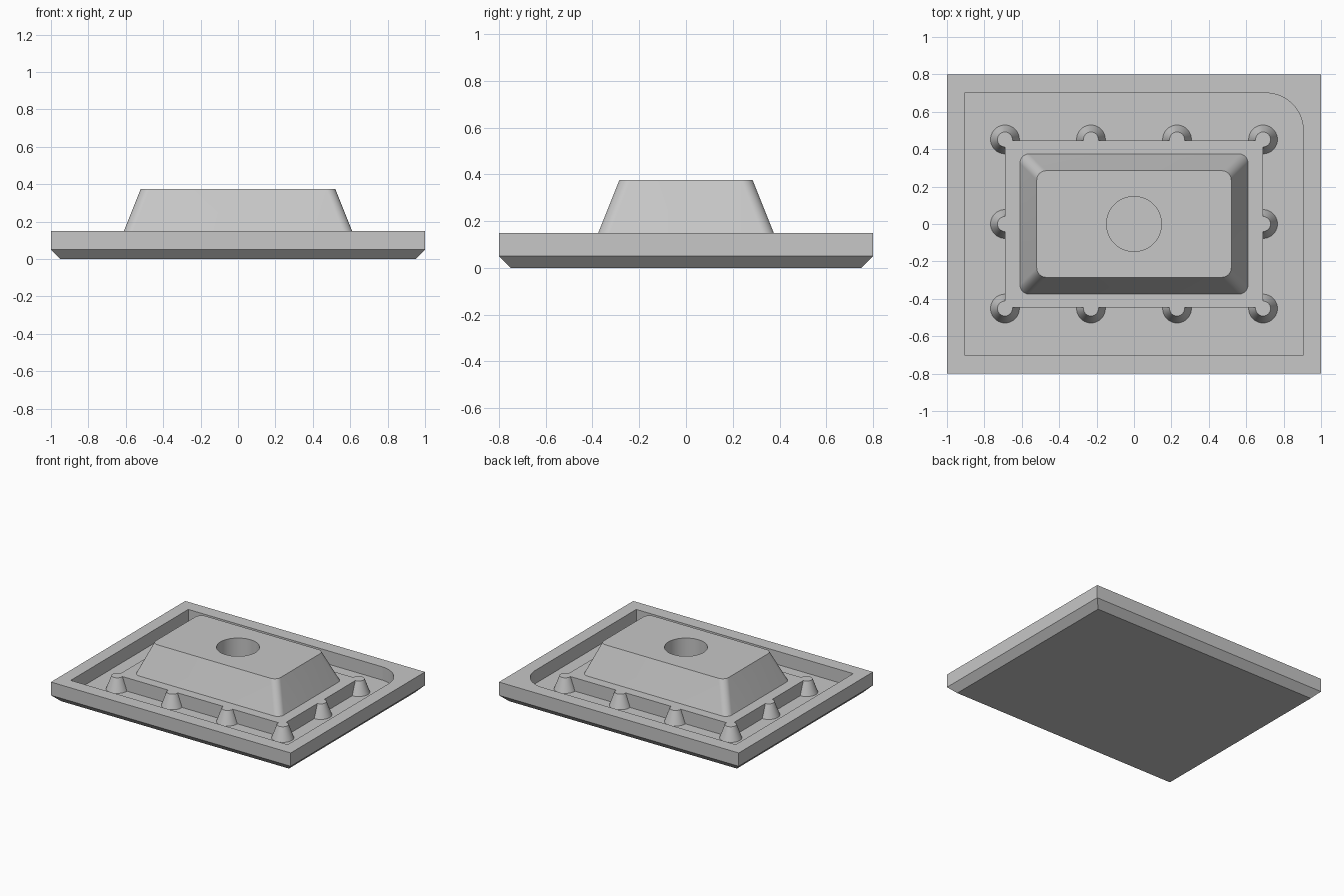
import bpy, bmesh
from math import cos, sin, pi, radians

if "Cube" in bpy.data.objects:
    bpy.data.objects.remove(bpy.data.objects["Cube"], do_unlink=True)

grey = bpy.data.materials.new("plain grey")
grey.use_nodes = True
grey.diffuse_color = (0.57, 0.57, 0.57, 1)
grey.node_tree.nodes["Principled BSDF"].inputs["Base Color"].default_value = grey.diffuse_color


def rectangle(hx, hy, radii=(0, 0, 0, 0), steps=10):
    """Counter-clockwise outline; radii start at the +x +y corner."""
    points = []
    for i, ((sx, sy), r) in enumerate(zip([(1, 1), (-1, 1), (-1, -1), (1, -1)], radii)):
        cx, cy = sx * (hx - r), sy * (hy - r)
        for k in range(steps + 1 if r else 1):
            a = (i + k / steps) * pi / 2
            points.append((cx + r * cos(a), cy + r * sin(a)))
    return points


def circle(r, steps=64):
    return [(r * cos(2 * pi * k / steps), r * sin(2 * pi * k / steps)) for k in range(steps)]


def loft(name, sections, location=(0, 0, 0)):
    """Closed solid through (outline, height) sections."""
    bm = bmesh.new()
    rings = [[bm.verts.new((x, y, z)) for x, y in outline] for outline, z in sections]
    n = len(rings[0])
    for low, high in zip(rings, rings[1:]):
        for i in range(n):
            j = (i + 1) % n
            bm.faces.new((low[i], low[j], high[j], high[i]))
    bm.faces.new(rings[0][::-1])
    bm.faces.new(rings[-1])
    mesh = bpy.data.meshes.new(name)
    bm.to_mesh(mesh)
    bm.free()
    mesh.materials.append(grey)
    obj = bpy.data.objects.new(name, mesh)
    obj.location = location
    bpy.context.collection.objects.link(obj)
    return obj


def activate(obj):
    bpy.ops.object.select_all(action="DESELECT")
    obj.select_set(True)
    bpy.context.view_layer.objects.active = obj


def cut(obj, cutter):
    cutter.hide_render = True
    mod = obj.modifiers.new("cut", "BOOLEAN")
    mod.operation, mod.solver, mod.object = "DIFFERENCE", "EXACT", cutter
    activate(obj)
    bpy.ops.object.modifier_apply(modifier=mod.name)
    bpy.data.objects.remove(cutter, do_unlink=True)


FLOOR, RIM, TOP = 0.05, 0.15, 0.375

# Tray with chamfered underside and a pocket rounded at one corner
tray = loft("tray", [(rectangle(0.95, 0.75), 0), (rectangle(1, 0.8), FLOOR), (rectangle(1, 0.8), RIM)])
pocket = rectangle(0.905, 0.70, (0.2, 0, 0, 0), 24)
cut(tray, loft("pocket_cutter", [(pocket, FLOOR), (pocket, RIM + 0.1)]))

# Raised island in the pocket
island = rectangle(0.69, 0.447)
parts = [tray, loft("island", [(island, FLOOR), (island, RIM)])]

# Tapered block with rounded corners and a round hole
round_corners = (0.05,) * 4
block = loft("tapered_block", [(rectangle(0.61, 0.375, round_corners), RIM),
                               (rectangle(0.52, 0.285, round_corners), TOP)])
cut(block, loft("hole_cutter", [(circle(0.147), RIM - 0.1), (circle(0.147), TOP + 0.1)]))
parts.append(block)

# Conical posts around the island edge
for ix in range(4):
    for iy in range(3):
        if iy == 1 and ix in (1, 2):
            continue
        spot = (-0.69 + 0.46 * ix, 0.452 * (iy - 1), 0)
        parts.append(loft("post", [(circle(0.077, 40), FLOOR), (circle(0.04, 40), RIM)], spot))

for part in parts:
    activate(part)
    bpy.ops.object.shade_smooth_by_angle(angle=radians(30))
